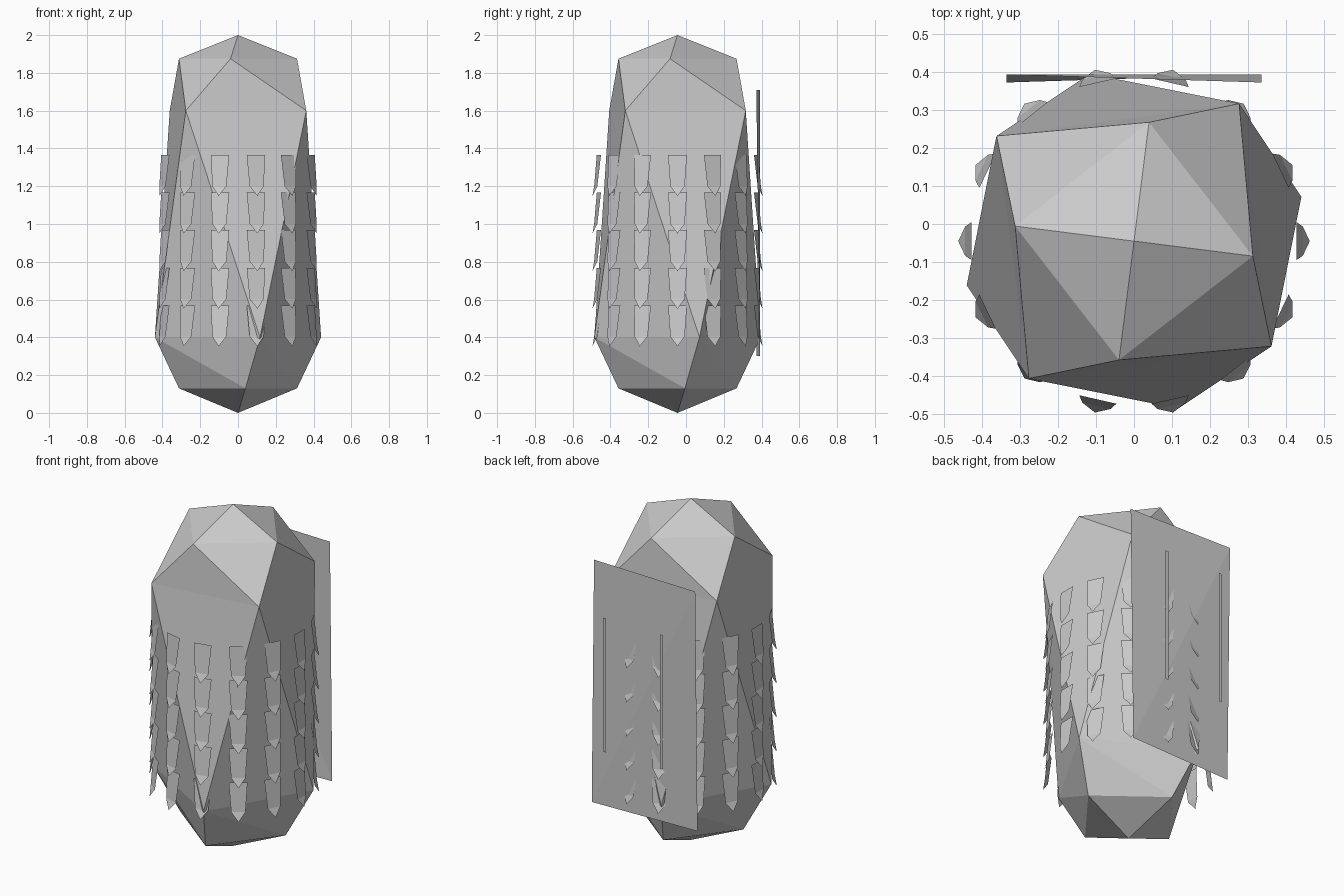
import bpy
from math import sin, cos, radians, pi

if "Cube" in bpy.data.objects:
    bpy.data.objects.remove(bpy.data.objects["Cube"])

CY = -0.045  # body axis offset in y


def make(name, verts, faces):
    me = bpy.data.meshes.new(name)
    me.from_pydata(verts, [], faces)
    me.update()
    ob = bpy.data.objects.new(name, me)
    bpy.context.collection.objects.link(ob)
    return ob


def polar(r, a, z):
    return (r * cos(a), CY + r * sin(a), z)


# Torso: faceted capsule of twisted four-sided rings between two apexes
rings = [(0.315, -7.2, 1.875), (0.455, 52.6, 1.60),
         (0.455, 14.8, 0.40), (0.315, 7.2, 0.13)]
verts = [polar(r, radians(a + 90 * k), z) for r, a, z in rings for k in range(4)]
verts += [(0, CY, 2.0), (0, CY, 0.0)]
faces = []
for k in range(4):
    n = (k + 1) % 4
    p = (k - 1) % 4
    faces += [(16, k, n), (17, 12 + n, 12 + k)]
    # shoulder band
    faces += [(k, 4 + k, n), (4 + p, 4 + k, k)]
    # long side band
    faces += [(4 + p, 8 + k, 4 + k), (8 + k, 8 + n, 4 + k)]
    # lower band
    faces += [(8 + p, 12 + k, 8 + k), (12 + k, 12 + n, 8 + k)]
make("torso", verts, faces)

# Scales: five rows of fourteen pointed flaps, flared at the tip
profile = [(-0.05, 0.427, 0), (-0.038, 0.444, -0.165), (0, 0.462, -0.217),
           (0.038, 0.444, -0.165), (0.05, 0.427, 0)]
verts, faces = [], []
for row in range(5):
    for col in range(14):
        a = 2 * pi * col / 14
        b = len(verts)
        for t, r, dz in profile:
            verts.append((r * cos(a) - t * sin(a),
                          CY + r * sin(a) + t * cos(a),
                          1.365 - 0.199 * row + dz))
        faces += [(b, b + 1, b + 3, b + 4), (b + 1, b + 2, b + 3)]
make("armour_scales", verts, faces)

# Back panel: a slightly twisted sheet
make("back_cape",
     [(-0.335, 0.372, 0.30), (0.335, 0.393, 0.30),
      (0.335, 0.372, 1.71), (-0.335, 0.393, 1.71)],
     [(1, 0, 3), (1, 3, 2)])

# Thin vertical strips behind the panel
for side, x in (("left", -0.184), ("right", 0.184)):
    make("cape_strip_" + side,
         [(x + 0.009, 0.492, 0.67), (x - 0.009, 0.492, 0.67),
          (x - 0.009, 0.492, 1.455), (x + 0.009, 0.492, 1.455)],
         [(0, 1, 2, 3)])
